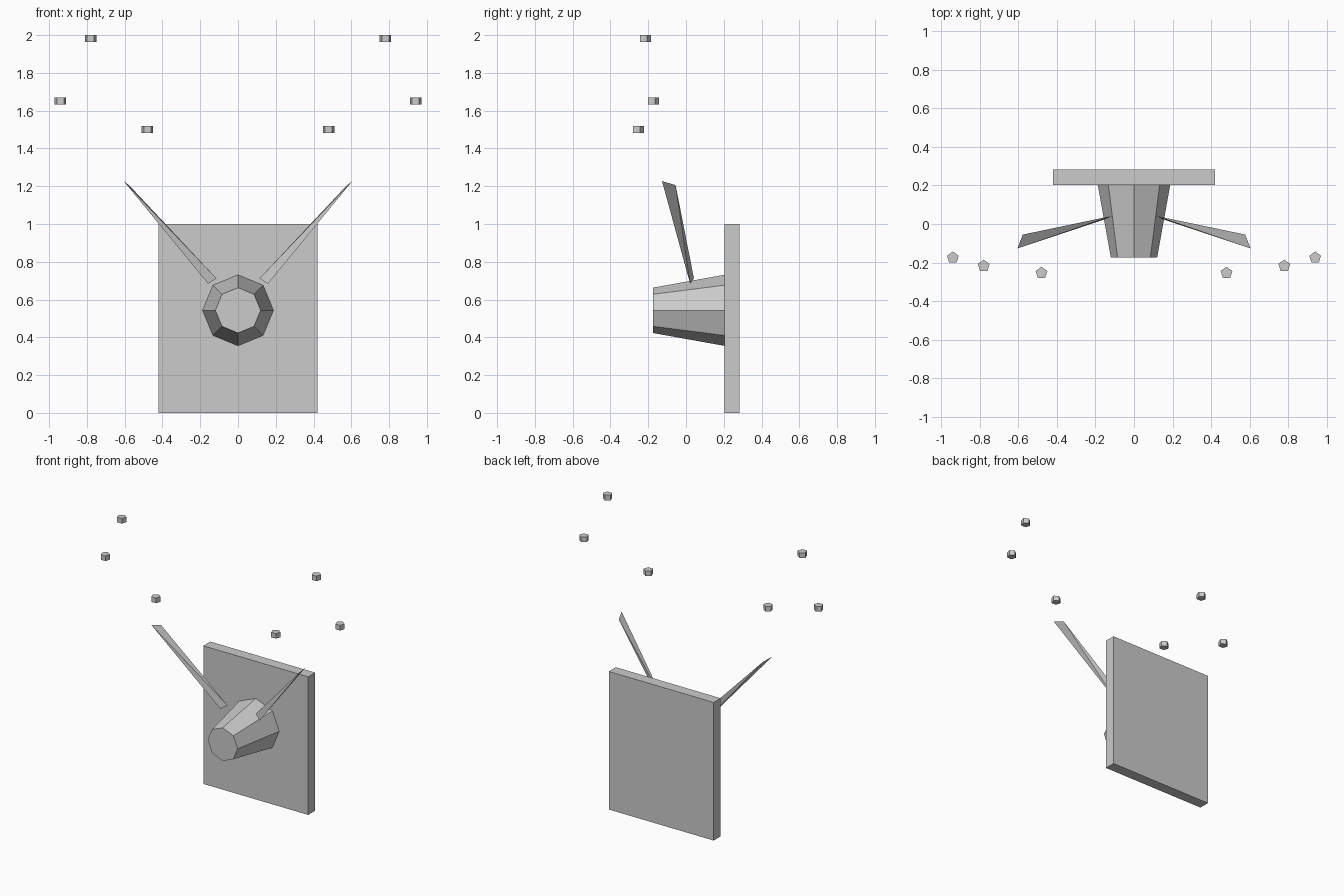
import bpy, bmesh, math
from mathutils import Matrix, Vector

if "Cube" in bpy.data.objects:
    bpy.data.objects.remove(bpy.data.objects["Cube"])

grey = bpy.data.materials.new("light_grey")
grey.diffuse_color = (0.6, 0.6, 0.6, 1)
grey.use_nodes = True
grey.node_tree.nodes["Principled BSDF"].inputs["Base Color"].default_value = grey.diffuse_color


def finish(name, bm):
    bmesh.ops.recalc_face_normals(bm, faces=bm.faces)
    me = bpy.data.meshes.new(name)
    bm.to_mesh(me)
    bm.free()
    me.materials.append(grey)
    ob = bpy.data.objects.new(name, me)
    bpy.context.collection.objects.link(ob)
    return ob


def cone(name, sides, r1, r2, depth, matrix):
    bm = bmesh.new()
    bmesh.ops.create_cone(bm, cap_ends=True, segments=sides, radius1=r1,
                          radius2=r2, depth=depth, matrix=matrix)
    return finish(name, bm)


# Flat wall plaque
bm = bmesh.new()
bmesh.ops.create_cube(bm, size=1, matrix=Matrix.Translation((0, 0.243, 0.5))
                      @ Matrix.Diagonal((0.84, 0.08, 1.0, 1)))
finish("plaque", bm)

# Octagonal neck tapering towards the front (-y)
cone("neck", 8, 0.188, 0.12, 0.378,
     Matrix.Translation((0, 0.014, 0.543)) @ Matrix.Rotation(math.pi / 2, 4, 'X'))

# Twisted blades and floating pentagonal tips, mirrored left and right
blade = [(0.114, 0.042, 0.712), (0.158, 0.022, 0.683),
         (0.605, -0.127, 1.227), (0.577, -0.055, 1.206)]
tips = [(0.78, -0.217, 1.982), (0.94, -0.175, 1.652), (0.48, -0.254, 1.50)]
for side, s in (("left", -1), ("right", 1)):
    bm = bmesh.new()
    v = [bm.verts.new((s * x, y, z)) for x, y, z in blade]
    for f in ((0, 1, 2), (0, 2, 3), (0, 3, 1), (1, 3, 2)):
        bm.faces.new([v[i] for i in f])
    finish(side + "_blade", bm)
    for i, (x, y, z) in enumerate(tips):
        ob = cone(f"{side}_tip_{i + 1}", 5, 0.032, 0.032, 0.037, Matrix.Identity(4))
        # turn so one corner points to the back (+y)
        far = max((p.co for p in ob.data.vertices), key=lambda c: c.y)
        turn = math.pi / 2 - math.atan2(far.y, far.x)
        ob.data.transform(Matrix.Translation((s * x, y, z)) @ Matrix.Rotation(turn, 4, 'Z'))
